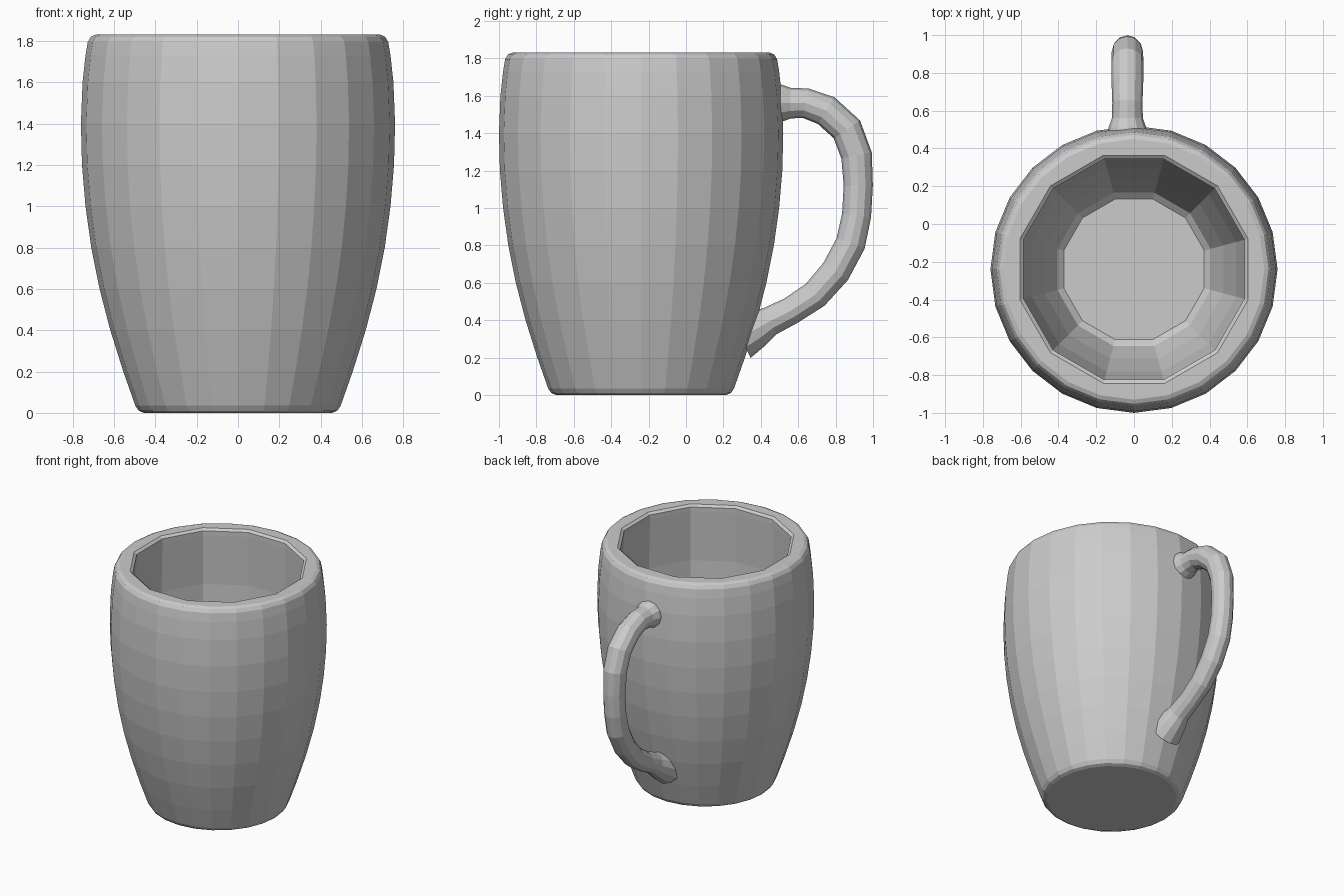
import bpy, bmesh
from math import sin, cos, pi
from mathutils import Vector

if "Cube" in bpy.data.objects:
    bpy.data.objects.remove(bpy.data.objects["Cube"])

AXIS_Y = -0.24      # centre of the cup body
SIDES = 24


def loft(name, rings):
    """Skin a list of equal-length point rings and cap both ends."""
    bm = bmesh.new()
    loops = [[bm.verts.new(p) for p in ring] for ring in rings]
    n = len(loops[0])
    for a, b in zip(loops, loops[1:]):
        for i in range(n):
            j = (i + 1) % n
            bm.faces.new((a[i], a[j], b[j], b[i]))
    bm.faces.new(loops[0][::-1])
    bm.faces.new(loops[-1])
    bmesh.ops.recalc_face_normals(bm, faces=bm.faces)
    mesh = bpy.data.meshes.new(name)
    bm.to_mesh(mesh)
    bm.free()
    obj = bpy.data.objects.new(name, mesh)
    bpy.context.collection.objects.link(obj)
    return obj


def cup_ring(r, z, inner=False):
    """24-point ring; inner rings have their even points pulled onto a 12-gon."""
    pts = []
    for i in range(SIDES):
        a = 2 * pi * i / SIDES
        rr = r * cos(pi / 12) if inner and i % 2 == 0 else r
        pts.append((rr * cos(a), AXIS_Y + rr * sin(a), z))
    return pts


# Cup: outer wall, rounded rim, faceted inner wall and floor
outer = [(0.455, 0), (0.48, 0.01), (0.497, 0.035), (0.555, 0.2), (0.618, 0.4),
         (0.67, 0.6), (0.71, 0.8), (0.738, 1.0), (0.755, 1.2), (0.76, 1.4),
         (0.752, 1.6), (0.738, 1.73), (0.727, 1.795), (0.712, 1.82), (0.69, 1.83)]
inner = [(0.625, 1.83), (0.605, 1.815), (0.605, 1.78), (0.618, 1.4), (0.605, 1.05),
         (0.56, 0.7), (0.49, 0.42), (0.42, 0.23), (0.385, 0.2)]
loft("cup", [cup_ring(r, z) for r, z in outer]
     + [cup_ring(r, z, True) for r, z in inner])

# Handle: round tube swept along a side-view path (y, z, radius), flared at the joints
path = [(0.44, 1.56, 0.11), (0.51, 1.56, 0.10), (0.56, 1.56, 0.082), (0.64, 1.56, 0.08),
        (0.75, 1.52, 0.084), (0.86, 1.42, 0.085), (0.912, 1.28, 0.083),
        (0.921, 1.12, 0.078), (0.912, 0.96, 0.078), (0.88, 0.81, 0.08),
        (0.80, 0.66, 0.08), (0.69, 0.535, 0.077), (0.56, 0.45, 0.074),
        (0.45, 0.395, 0.078), (0.38, 0.355, 0.10), (0.29, 0.31, 0.125)]
HANDLE_X = -0.035
TUBE = 12
centres = [Vector((HANDLE_X, y, z)) for y, z, r in path]
rings = []
for k, (y, z, r) in enumerate(path):
    t = centres[min(k + 1, len(path) - 1)] - centres[max(k - 1, 0)]
    t.normalize()
    side = Vector((1, 0, 0))
    up = side.cross(t)
    rings.append([centres[k] + r * (cos(2 * pi * i / TUBE) * side + sin(2 * pi * i / TUBE) * up)
                  for i in range(TUBE)])
loft("handle", rings)
